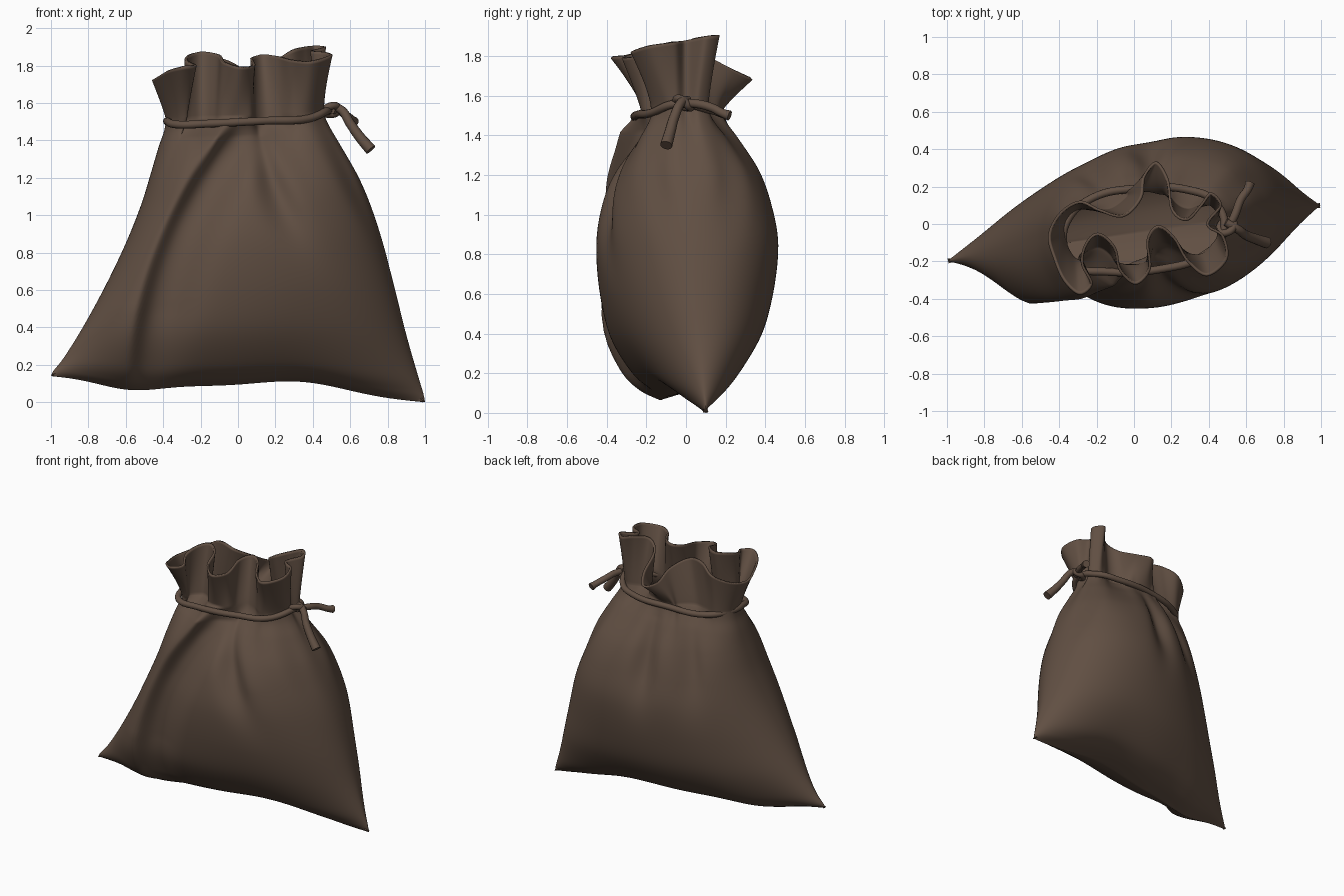
import bpy, bmesh, math
from mathutils import Vector

if "Cube" in bpy.data.objects:
    bpy.data.objects.remove(bpy.data.objects["Cube"])

mat = bpy.data.materials.new("brown_cloth")
mat.diffuse_color = (0.12, 0.079, 0.056, 1)
mat.use_nodes = True
mat.node_tree.nodes["Principled BSDF"].inputs["Base Color"].default_value = mat.diffuse_color


def spline(pts, t, closed=False):
    """Catmull-Rom value through a list of tuples at parameter t."""
    n = len(pts)
    i = math.floor(t) if closed else min(int(t), n - 2)
    f = t - i
    pick = (lambda j: pts[j % n]) if closed else (lambda j: pts[max(0, min(n - 1, j))])
    out = []
    for a, b, c, d in zip(pick(i - 1), pick(i), pick(i + 1), pick(i + 2)):
        out.append(b + 0.5 * f * (c - a + f * (2 * a - 5 * b + 4 * c - d + f * (3 * (b - c) + d - a))))
    return out


# Sack levels: left edge x,y,z | right edge x,y,z | front depth, back depth, roundness
LEVELS = [
    (-1.0, -.20, .14, 1.0, .10, 0, 0, 0, 1.2),
    (-.985, -.195, .17, .99, .097, .05, .10, .15, 1.2),
    (-.93, -.18, .24, .96, .09, .15, .21, .27, 1.15),
    (-.83, -.16, .40, .90, .08, .36, .33, .39, 1.05),
    (-.71, -.13, .62, .84, .06, .60, .395, .455, 1.0),
    (-.60, -.10, .85, .775, .05, .85, .425, .475, .95),
    (-.52, -.07, 1.05, .71, .04, 1.05, .41, .435, .9),
    (-.465, -.05, 1.22, .64, .03, 1.22, .365, .37, .85),
    (-.42, -.03, 1.36, .55, .02, 1.38, .295, .27, .85),
    (-.385, -.02, 1.45, .49, .01, 1.48, .23, .20, .9),
    (-.37, -.02, 1.51, .46, 0, 1.545, .20, .17, .9),
]
# Ruffled rim, from the left round the front (20 points) and along the back
RIM = [
    (-.46, -.06, 1.72), (-.43, -.19, 1.74), (-.375, -.31, 1.77), (-.29, -.38, 1.79),
    (-.22, -.32, 1.80), (-.27, -.21, 1.83), (-.25, -.11, 1.86), (-.19, -.06, 1.875),
    (-.11, -.13, 1.86), (-.08, -.25, 1.82), (.01, -.325, 1.79), (.09, -.24, 1.80),
    (.08, -.09, 1.84), (.13, -.02, 1.86), (.21, -.08, 1.85), (.28, -.20, 1.83),
    (.39, -.28, 1.82), (.50, -.19, 1.85), (.48, -.06, 1.87), (.40, 0, 1.88),
    (.47, .10, 1.90), (.41, .17, 1.905), (.35, .10, 1.90), (.28, .03, 1.88),
    (.21, .08, 1.82), (.185, .24, 1.73), (.12, .335, 1.68), (.05, .26, 1.70),
    (.03, .14, 1.77), (-.06, .05, 1.83), (-.18, .08, 1.84), (-.29, .125, 1.79),
    (-.40, .06, 1.74),
]
N, BODY_ROWS, COLLAR_ROWS = 120, 80, 20


def bump(d, w):
    return math.exp(-(d / w) ** 2)


def folds(x, z, v, front):
    """Outward displacement of the long cloth folds."""
    env = min(1, v / 3.5) * min(1, (10 - v) / 1.5)
    top = bump(z - 1.15, .27)
    drop = max(0, 1.45 - z)
    out = -.055 * top * bump(x - (.50 + .5 * (1.4 - z)), .05)
    if front:
        d = x - (-.6 + .5 * (max(z, 0) / 1.45) ** 2.2)
        out += .1 * bump(d, .2 if d < 0 else .06) - .07 * bump(d - .17, .13)
        out -= .07 * top * bump(x - (.12 + .25 * (drop / .7) ** 1.5), .05 + .1 * drop)
    else:
        out -= .06 * top * bump(x - .08, .05 + .08 * drop)
        out -= .05 * top * bump(x + .18 + .15 * drop, .05 + .08 * drop)
    return out * env


def body_point(v, k):
    """Point on the sack below the neck; k counts round the ring."""
    front = k <= N
    phi = math.pi * (k if front else 2 * N - k) / N
    lx, ly, lz, rx, ry, rz, df, db, e = spline(LEVELS, v)
    s, sn = (1 - math.cos(phi)) / 2, max(0, math.sin(phi))
    x, y, z = lx + s * (rx - lx), ly + s * (ry - ly), lz + s * (rz - lz)
    wave = -.055 * bump(s - .2, .12) + .067 * bump(s - .68, .18)
    z += wave * sn * max(0, 1 - v / 4)
    skew = 1 + (.12 if front else .2) * (s - .5) * min(1, (10 - v) / 3)
    depth = (df if front else db) * skew * sn ** e + folds(x, z, v, front) * sn ** .5
    return Vector((x, y + (-depth if front else depth), z))


def rim_point(k):
    u = k / N
    t = 19 * (u + .08 * math.sin(math.pi * u)) if k <= N else 19 + 14 * (u - 1)
    return Vector(spline(RIM, t, True))


# Sack body and ruffled collar as one lofted cloth
rows = []
rims = [rim_point(k) for k in range(2 * N)]
necks = [body_point(10, k) for k in range(2 * N)]
pulls = []  # gathers the neck inward under each valley of the rim
for p, q in zip(necks, rims):
    d, c = (q - p).to_2d(), (p - Vector((.05, -.02, 0))).to_2d().normalized()
    amount = .35 - .2 * max(-1, min(1, d.dot(c) * 10))
    pulls.append((d * amount).to_3d())
for i in range(BODY_ROWS + 1):
    v = 10 * i / BODY_ROWS
    fade = max(0, (v - 6) / 4) ** 1.4
    rows.append([body_point(v, k) + pulls[k] * fade for k in range(2 * N)])
for i in range(1, COLLAR_ROWS + 1):
    w = i / COLLAR_ROWS
    ring = []
    for k in range(2 * N):
        a = necks[k] + pulls[k]
        p = a.lerp(rims[k], w ** 1.15)
        p.z = a.z + (rims[k].z - a.z) * w
        ring.append(p)
    rows.append(ring)

bm = bmesh.new()
grid = [[bm.verts.new(p) for p in row] for row in rows]
for a, b in zip(grid, grid[1:]):
    for k in range(2 * N):
        j = (k + 1) % (2 * N)
        bm.faces.new((a[k], a[j], b[j], b[k]))
bmesh.ops.remove_doubles(bm, verts=grid[0], dist=1e-5)  # closes the bottom seam
for f in bm.faces:
    f.smooth = True
mesh = bpy.data.meshes.new("sack")
bm.to_mesh(mesh)
bm.free()
mesh.materials.append(mat)
sack = bpy.data.objects.new("sack", mesh)
bpy.context.collection.objects.link(sack)
solid = sack.modifiers.new("cloth_thickness", 'SOLIDIFY')
solid.thickness = .014
solid.offset = -1


def cord(name, pts, radius, closed=False):
    """Round cord through the points; a fourth value scales the radius."""
    cu = bpy.data.curves.new(name, 'CURVE')
    cu.dimensions = '3D'
    cu.bevel_depth = radius
    cu.bevel_resolution = 4
    cu.resolution_u = 10
    cu.use_fill_caps = True
    sp = cu.splines.new('BEZIER')
    sp.bezier_points.add(len(pts) - 1)
    sp.use_cyclic_u = closed
    for bp, p in zip(sp.bezier_points, pts):
        bp.co = p[:3]
        bp.radius = p[3] if len(p) > 3 else 1
        bp.handle_left_type = bp.handle_right_type = 'AUTO'
    cu.materials.append(mat)
    ob = bpy.data.objects.new(name, cu)
    bpy.context.collection.objects.link(ob)
    bpy.ops.object.select_all(action='DESELECT')
    ob.select_set(True)
    bpy.context.view_layer.objects.active = ob
    bpy.ops.object.convert(target='MESH')
    bpy.ops.object.shade_smooth_by_angle(angle=math.radians(50))


# Drawstring round the neck
cord("drawstring", [
    (-.375, -.12, 1.50), (-.33, -.22, 1.485), (-.15, -.255, 1.49), (.15, -.24, 1.505),
    (.37, -.17, 1.515), (.48, -.04, 1.56), (.43, .12, 1.53), (.30, .18, 1.51),
    (.02, .19, 1.505), (-.24, .13, 1.49), (-.36, .01, 1.50)], .021, True)
# Knot and the two loose ends
cord("knot", [
    (.46, -.04, 1.56), (.50, -.045, 1.585), (.53, -.02, 1.58), (.53, .01, 1.55),
    (.49, .02, 1.54)], .02, True)
cord("front_loose_end", [
    (.49, .01, 1.58, .9), (.55, -.025, 1.565), (.60, -.06, 1.49, 1.1),
    (.65, -.08, 1.42, 1.2), (.71, -.10, 1.35, 1.35)], .023)
cord("back_loose_end", [
    (.50, -.03, 1.56, .9), (.54, .05, 1.56), (.57, .13, 1.54), (.61, .19, 1.51),
    (.62, .22, 1.50, 1.2)], .022)
